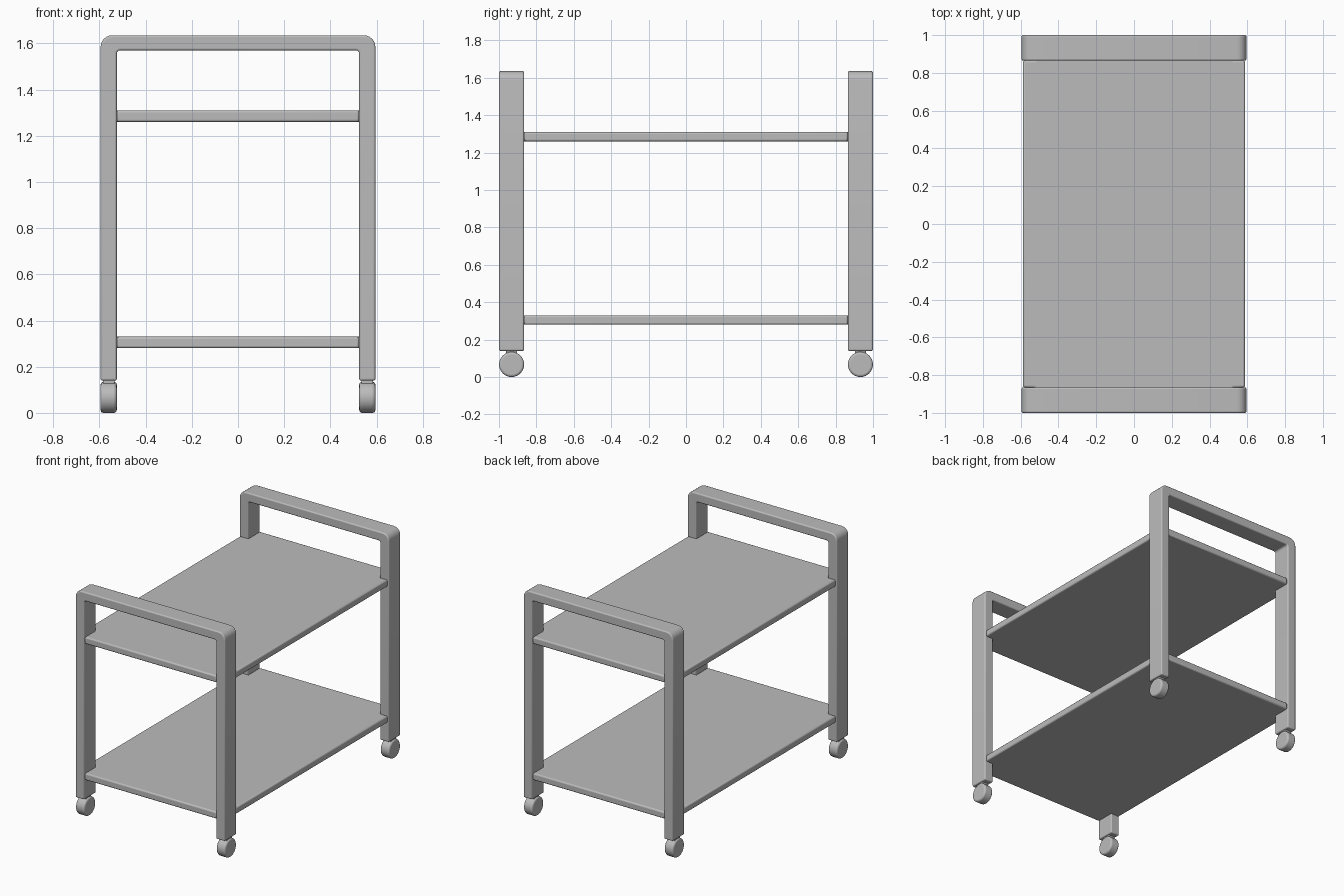
import bpy, bmesh, math
from mathutils import Vector

old = bpy.data.objects.get("Cube")
if old:
    bpy.data.objects.remove(old, do_unlink=True)

HALF_X, HALF_Y, TOP = 0.595, 1.0, 1.635
BAR, DEPTH, LEG_BOTTOM = 0.07, 0.135, 0.14
INNER = HALF_X - BAR
WHEEL_R = 0.067

gray = bpy.data.materials.new("plain_gray")
gray.use_nodes = True
colour = (0.5, 0.5, 0.5, 1)
gray.diffuse_color = colour
gray.node_tree.nodes["Principled BSDF"].inputs["Base Color"].default_value = colour


def prism(name, outline, sweep, bevel):
    """Extrude a closed outline along a vector and round its edges."""
    bm = bmesh.new()
    face = bm.faces.new([bm.verts.new(p) for p in outline])
    ext = bmesh.ops.extrude_face_region(bm, geom=[face])
    moved = [v for v in ext["geom"] if isinstance(v, bmesh.types.BMVert)]
    bmesh.ops.translate(bm, verts=moved, vec=Vector(sweep))
    bmesh.ops.recalc_face_normals(bm, faces=bm.faces)
    mesh = bpy.data.meshes.new(name)
    bm.to_mesh(mesh)
    bm.free()
    mesh.materials.append(gray)
    obj = bpy.data.objects.new(name, mesh)
    bpy.context.collection.objects.link(obj)
    mod = obj.modifiers.new("soft_edges", "BEVEL")
    mod.width, mod.segments = bevel, 3
    mod.limit_method, mod.angle_limit = "ANGLE", math.radians(40)
    bpy.ops.object.select_all(action="DESELECT")
    obj.select_set(True)
    bpy.context.view_layer.objects.active = obj
    bpy.ops.object.shade_smooth_by_angle(angle=math.radians(35))
    return obj


def arch_side(half, top, radius, y):
    """Right half of an arch outline, from the foot to the top."""
    pts = [(half, y, LEG_BOTTOM)]
    for i in range(7):
        a = math.pi / 2 * i / 6
        pts.append((half - radius + radius * math.cos(a), y,
                    top - radius + radius * math.sin(a)))
    return pts


def mirrored(pts):
    return [(-x, y, z) for x, y, z in reversed(pts)]


# End frames: upside-down U shapes with rounded corners
for label, y in (("front", -HALF_Y), ("back", HALF_Y - DEPTH)):
    outer = arch_side(HALF_X, TOP, 0.05, y)
    inner = arch_side(INNER, TOP - BAR + 0.005, 0.015, y)
    outline = outer + mirrored(outer) + list(reversed(mirrored(inner))) + list(reversed(inner))
    prism(label + "_frame", outline, (0, DEPTH, 0), 0.008)

# Shelves: boards notched around the four legs
side, notch, end = 0.588, HALF_Y - DEPTH, 0.995
for label, z in (("lower", 0.28), ("upper", 1.26)):
    quarter = [(side, 0), (side, notch), (INNER, notch), (INNER, end)]
    half = quarter[1:] + [(-x, y) for x, y in reversed(quarter[1:])]
    outline = half + [(-x, -y) for x, y in half]
    prism(label + "_shelf", [(x, y, z) for x, y in outline], (0, 0, 0.05), 0.01)

# Casters: a wheel and a short stem under each leg
for sx, x_name in ((-1, "right"), (1, "left")):
    for sy, y_name in ((-1, "front"), (1, "back")):
        place = y_name + "_" + x_name
        cy = sy * (HALF_Y - DEPTH / 2)
        x0 = INNER if sx > 0 else -HALF_X
        circle = [(x0, cy + WHEEL_R * math.cos(math.tau * i / 32),
                   WHEEL_R + WHEEL_R * math.sin(math.tau * i / 32)) for i in range(32)]
        prism(place + "_wheel", circle, (BAR, 0, 0), 0.012)
        stem = [(x0 + BAR / 2 + dx * 0.025, cy + dy * 0.03, 0.1)
                for dx, dy in ((-1, -1), (1, -1), (1, 1), (-1, 1))]
        prism(place + "_stem", stem, (0, 0, 0.06), 0.004)
